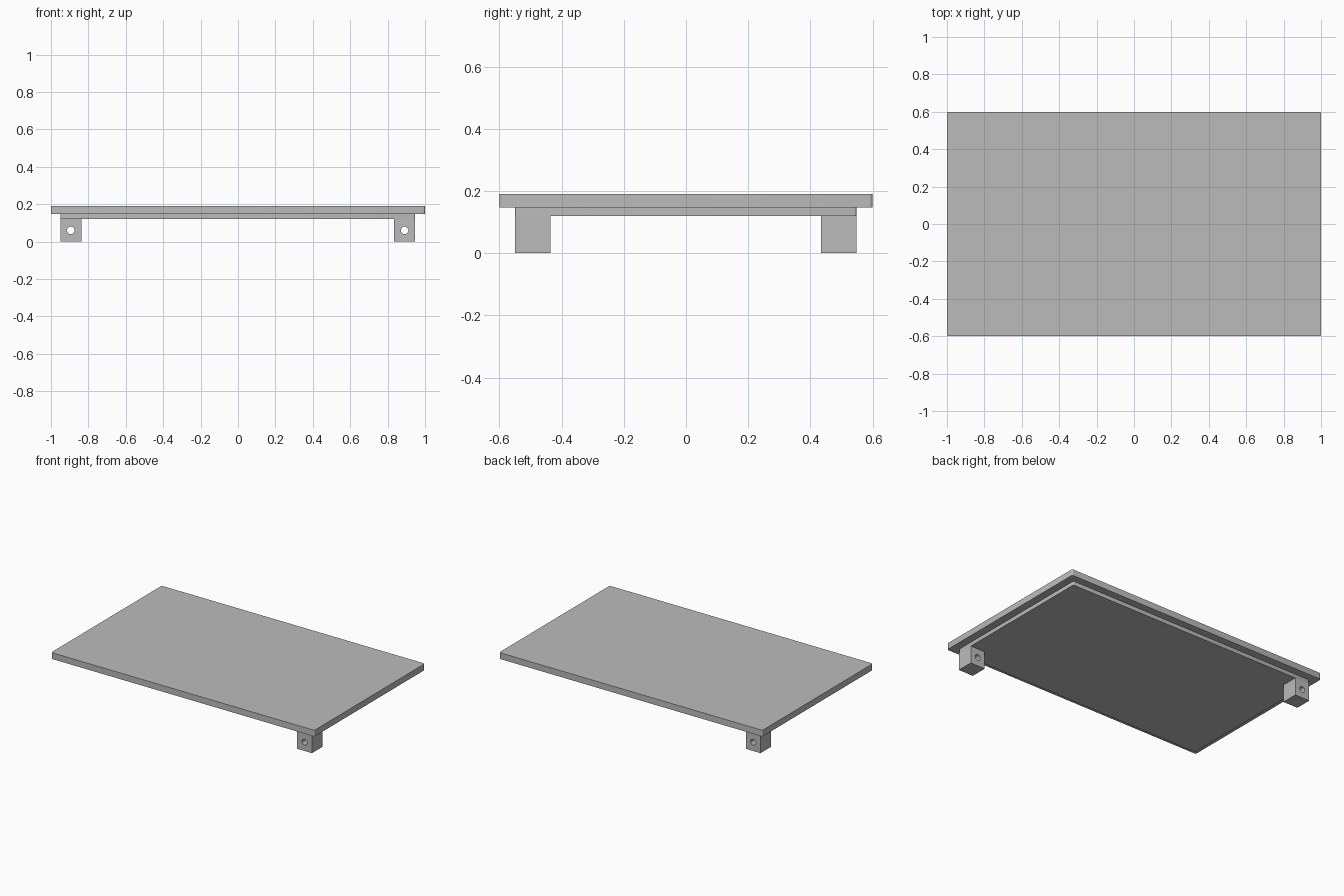
import bpy
import bmesh
from mathutils import Matrix

cube = bpy.data.objects.get("Cube")
if cube:
    bpy.data.objects.remove(cube, do_unlink=True)

grey = bpy.data.materials.new("plain grey")
grey.use_nodes = True
colour = (0.5, 0.5, 0.5, 1)
grey.diffuse_color = colour
grey.node_tree.nodes["Principled BSDF"].inputs["Base Color"].default_value = colour


def finish(name, bm):
    mesh = bpy.data.meshes.new(name)
    bm.to_mesh(mesh)
    bm.free()
    mesh.materials.append(grey)
    obj = bpy.data.objects.new(name, mesh)
    bpy.context.collection.objects.link(obj)
    return obj


def block(name, low, high, corner=0):
    """Box between two corners, with its upright edges rounded."""
    bm = bmesh.new()
    bmesh.ops.create_cube(bm, size=1)
    for v in bm.verts:
        v.co = [h if c > 0 else l for c, l, h in zip(v.co, low, high)]
    if corner:
        upright = [e for e in bm.edges
                   if abs(e.verts[0].co.z - e.verts[1].co.z) > 0.001]
        bmesh.ops.bevel(bm, geom=upright, offset=corner, segments=4,
                        profile=0.5, affect='EDGES')
    return finish(name, bm)


# Top slab and the thinner panel beneath it
block("top_slab", (-1, -0.6, 0.147), (1, 0.6, 0.19), 0.01)
block("under_panel", (-0.95, -0.55, 0.12), (0.947, 0.548, 0.147), 0.008)


# Two feet at opposite corners, each drilled from front to back
def foot(name, low, high):
    obj = block(name, low, high)
    bm = bmesh.new()
    centre = ((low[0] + high[0]) / 2, (low[1] + high[1]) / 2, 0.06)
    bmesh.ops.create_cone(bm, cap_ends=True, segments=32, radius1=0.02,
                          radius2=0.02, depth=0.3,
                          matrix=Matrix.Translation(centre)
                          @ Matrix.Rotation(1.5707963, 4, 'X'))
    drill = finish(name + "_drill", bm)
    drill.hide_render = True
    drill.hide_set(True)
    cut = obj.modifiers.new("hole", 'BOOLEAN')
    cut.operation = 'DIFFERENCE'
    cut.solver = 'EXACT'
    cut.object = drill
    # Bake the hole so the drill can go
    bpy.context.view_layer.update()
    evaluated = obj.evaluated_get(bpy.context.evaluated_depsgraph_get())
    mesh = bpy.data.meshes.new_from_object(evaluated)
    obj.modifiers.clear()
    obj.data = mesh
    bpy.data.objects.remove(drill, do_unlink=True)


foot("front_left_foot", (0.835, -0.55, 0), (0.947, -0.436, 0.12))
foot("back_right_foot", (-0.95, 0.434, 0), (-0.838, 0.548, 0.12))

# Smooth the rounded corners and holes, keep the edges sharp
bpy.ops.object.select_all(action='DESELECT')
for obj in bpy.context.collection.objects:
    if obj.type == 'MESH':
        obj.select_set(True)
        bpy.context.view_layer.objects.active = obj
bpy.ops.object.shade_smooth_by_angle()
